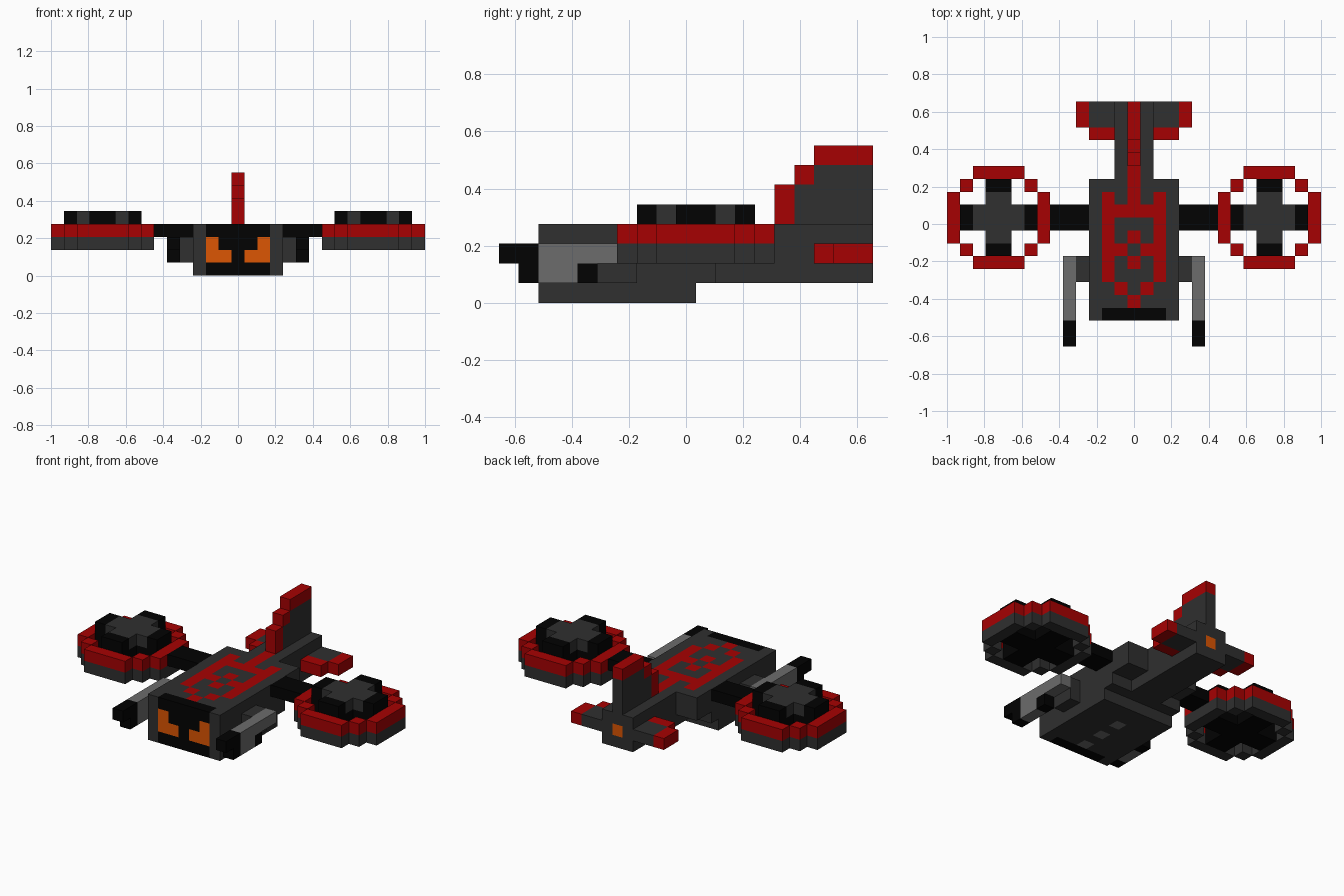
import bpy, bmesh
from math import hypot
from mathutils import Vector

if "Cube" in bpy.data.objects:
    bpy.data.objects.remove(bpy.data.objects["Cube"], do_unlink=True)

U = 2 / 29  # edge of one block

PALETTE = {
    "dark_grey": (0.029, 0.029, 0.029),
    "black": (0.0006, 0.0006, 0.0006),
    "red": (0.38, 0.0004, 0.0006),
    "orange": (0.72, 0.092, 0.001),
    "light_grey": (0.15, 0.15, 0.15),
}
MATS = {}
for label, rgb in PALETTE.items():
    m = bpy.data.materials.new(label)
    m.use_nodes = True
    m.diffuse_color = (*rgb, 1)
    m.node_tree.nodes["Principled BSDF"].inputs["Base Color"].default_value = (*rgb, 1)
    MATS[label] = m


def fill(color, xs, ys, zs):
    """Blocks of one colour over inclusive ranges of cells."""
    span = lambda r: range(r[0], r[1] + 1)
    return {(x, y, z): color for x in span(xs) for y in span(ys) for z in span(zs)}


def build(name, cells):
    """Mesh made of the exposed faces of a set of blocks."""
    bm = bmesh.new()
    used = sorted(set(cells.values()))
    cache = {}

    def vert(p):
        key = tuple(round(c * 2) for c in p)
        if key not in cache:
            cache[key] = bm.verts.new(p * U)
        return cache[key]

    for cell, color in cells.items():
        mid = Vector(cell) + Vector((0, 0, 0.5))
        for axis in range(3):
            for sign in (-1, 1):
                n = Vector((0, 0, 0))
                n[axis] = sign
                if tuple(int(a + b) for a, b in zip(cell, n)) in cells:
                    continue
                u = Vector((0, 0, 0))
                u[(axis + 1) % 3] = 0.5
                v = n.cross(u)
                c = mid + n * 0.5
                f = bm.faces.new([vert(c + k) for k in (-u - v, u - v, u + v, v - u)])
                f.material_index = used.index(color)
    mesh = bpy.data.meshes.new(name)
    bm.to_mesh(mesh)
    bm.free()
    for color in used:
        mesh.materials.append(MATS[color])
    obj = bpy.data.objects.new(name, mesh)
    bpy.context.collection.objects.link(obj)


def build_pair(name, cells):
    build("left_" + name, cells)
    build("right_" + name, {(-x, y, z): c for (x, y, z), c in cells.items()})


# Fuselage with stepped belly
body = {}
for z, back in enumerate((0, 1, 3, 3)):
    body |= fill("dark_grey", (-3, 3), (-7, back), (z, z))
# Red deck markings, given from the centre line outwards, back to front
DECK = ["R..", "R.R", "RRR", "..R", "R.R", ".RR", "R.R", "..R", ".R.", "R.."]
for row, line in enumerate(DECK):
    for x, mark in enumerate(line):
        if mark == "R":
            body[(x, 3 - row, 3)] = body[(-x, 3 - row, 3)] = "red"
# Black nose panel with orange eyes
body |= fill("black", (-2, 2), (-7, -7), (0, 3))
for s in (-1, 1):
    for x, z in ((2, 2), (2, 1), (1, 1)):
        body[(s * x, -7, z)] = "orange"
# Belly lights
for y in (-6, -4, -2):
    body[(0, y, 0)] = "light_grey"
build("fuselage", body)

# Tail boom running under the deck, with deck stripe and rear light
boom = fill("dark_grey", (-1, 1), (4, 9), (1, 3))
boom |= fill("dark_grey", (-1, 1), (2, 3), (1, 1))
boom[(0, 4, 3)] = "red"
boom[(0, 9, 2)] = "orange"
build("tail_boom", boom)

# Tail fin with red leading edge
fin = fill("dark_grey", (0, 0), (6, 9), (4, 5)) | fill("dark_grey", (0, 0), (7, 9), (6, 6))
fin |= fill("red", (0, 0), (5, 5), (4, 5)) | fill("red", (0, 0), (6, 6), (6, 6))
fin |= fill("red", (0, 0), (7, 9), (7, 7))
build("tail_fin", fin)

# Tail wings
build_pair("tail_wing", fill("dark_grey", (2, 3), (8, 9), (2, 2))
           | fill("red", (4, 4), (8, 9), (2, 2)) | fill("red", (2, 3), (7, 7), (2, 2)))

# Rotor arms
build_pair("rotor_arm", fill("black", (4, 6), (0, 1), (3, 3)))

# Rotor rings and rotor crosses
ring, cross = {}, {}
for x in range(7, 15):
    for y in range(-3, 5):
        dx, dy = abs(x - 10.5), abs(y - 0.5)
        if 3.3 < hypot(dx, dy) < 4:
            ring[(x, y, 2)] = "dark_grey"
            ring[(x, y, 3)] = "red"
        elif min(dx, dy) < 1 and max(dx, dy) < 3:
            cross[(x, y, 2)] = cross[(x, y, 3)] = "black"
            cross[(x, y, 4)] = "black" if max(dx, dy) > 2 else "dark_grey"
build_pair("rotor_ring", ring)
build_pair("rotor_cross", cross)

# Guns: mount, barrel, magazine and muzzle
build_pair("gun_mount", fill("dark_grey", (4, 4), (-4, -3), (1, 2)))
build_pair("gun", fill("light_grey", (5, 5), (-7, -3), (2, 2))
           | fill("light_grey", (5, 5), (-7, -6), (1, 1))
           | fill("black", (5, 5), (-5, -5), (1, 1))
           | fill("black", (5, 5), (-9, -8), (2, 2))
           | fill("black", (5, 5), (-8, -8), (1, 1)))
